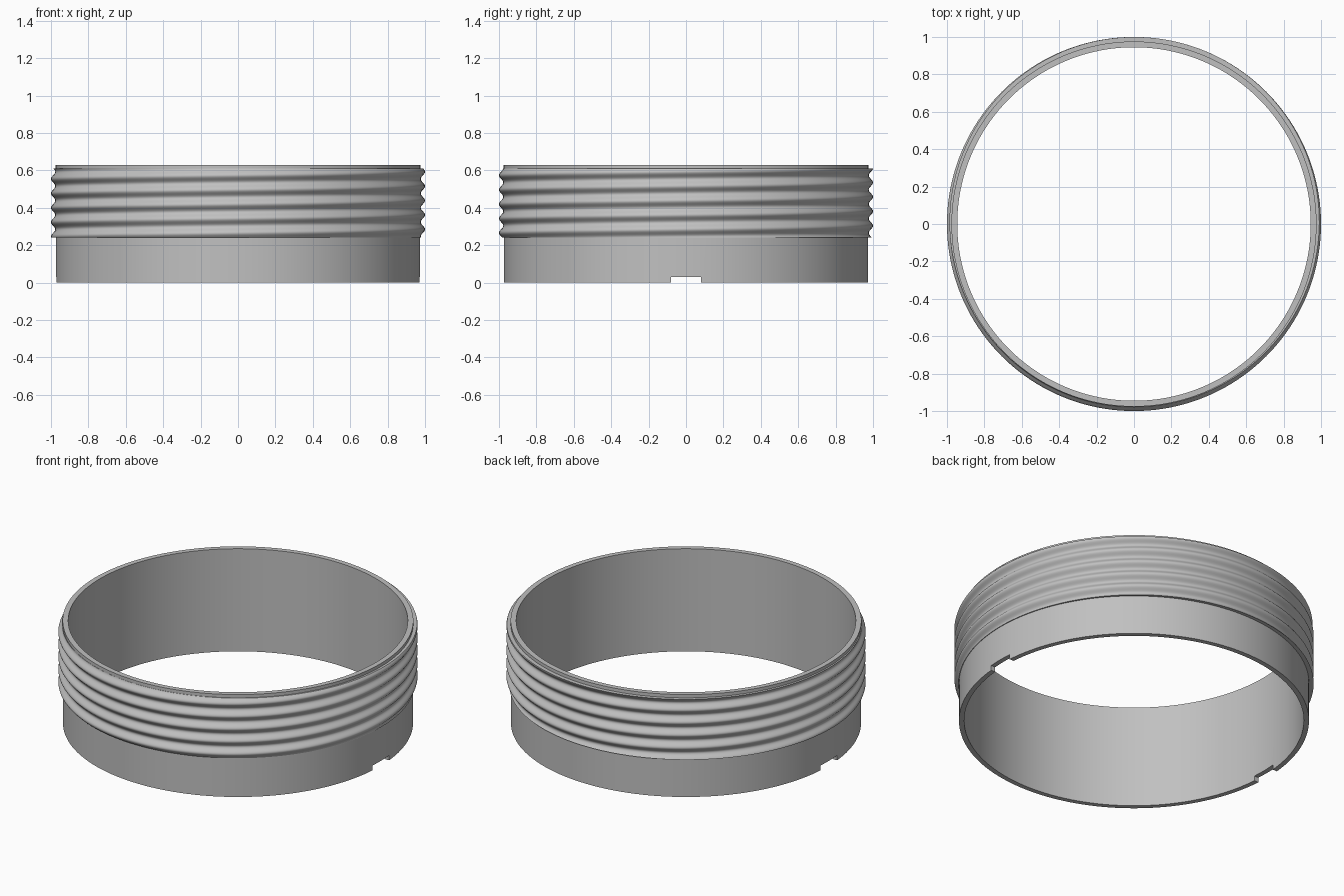
import bpy, bmesh, math

if "Cube" in bpy.data.objects:
    bpy.data.objects.remove(bpy.data.objects["Cube"], do_unlink=True)

INNER, BODY, COLLAR = 0.945, 0.974, 0.976
HEIGHT, THREAD_LOW, THREAD_TOP = 0.63, 0.24, 0.61
PITCH, CREST_Z = 0.077, 0.285
COLUMNS, STEPS, TURNS = 160, 12, 8


def thread_radius(z, turn):
    """Rounded right-hand thread, rising one pitch per turn."""
    phase = (z - CREST_Z) / PITCH - turn
    return 0.9885 + 0.0115 * math.cos(2 * math.pi * phase)


def section(turn):
    """Closed wall section, as radius and height, at a fraction of a turn."""
    points = [(INNER, 0), (BODY, 0), (BODY, THREAD_LOW)]
    for i in range(-2 * STEPS, TURNS * STEPS + 1):
        z = CREST_Z + PITCH * (i / STEPS + turn - 1)
        z = min(max(z, THREAD_LOW), THREAD_TOP)
        points.append((thread_radius(z, turn), z))
    points += [(COLLAR, THREAD_TOP), (COLLAR, HEIGHT), (INNER, HEIGHT)]
    return points


# Colour
grey = bpy.data.materials.new("plain grey")
grey.use_nodes = True
grey.diffuse_color = (0.53, 0.53, 0.53, 1)
grey.node_tree.nodes["Principled BSDF"].inputs["Base Color"].default_value = grey.diffuse_color

# Threaded ring: sweep the section round, then weld the seam and clipped thread ends
bm = bmesh.new()
rings = []
for c in range(COLUMNS + 1):
    turn = c / COLUMNS
    a = 2 * math.pi * turn
    rings.append([bm.verts.new((r * math.cos(a), r * math.sin(a), z)) for r, z in section(turn)])
for near, far in zip(rings, rings[1:]):
    for i in range(len(near)):
        j = (i + 1) % len(near)
        bm.faces.new((near[i], far[i], far[j], near[j]))
bmesh.ops.remove_doubles(bm, verts=bm.verts, dist=0.00002)
bmesh.ops.recalc_face_normals(bm, faces=bm.faces)
mesh = bpy.data.meshes.new("threaded_ring")
bm.to_mesh(mesh)
bm.free()
ring = bpy.data.objects.new("threaded_ring", mesh)
bpy.context.collection.objects.link(ring)
mesh.materials.append(grey)

# Two notches in the bottom edge, cut by one bar across the ring
bpy.ops.mesh.primitive_cube_add(size=1, location=(0, 0, 0))
cutter = bpy.context.object
cutter.name = "notch_cutter"
cutter.scale = (2.4, 0.16, 0.06)
cutter.hide_render = True
cutter.data.materials.append(grey)
bpy.context.view_layer.update()

bpy.ops.object.select_all(action="DESELECT")
ring.select_set(True)
bpy.context.view_layer.objects.active = ring
cut = ring.modifiers.new("notches", "BOOLEAN")
cut.operation = "DIFFERENCE"
cut.solver = "EXACT"
cut.object = cutter
bpy.ops.object.modifier_apply(modifier=cut.name)
bpy.data.objects.remove(cutter, do_unlink=True)
bpy.ops.object.shade_smooth_by_angle(angle=math.radians(35))
